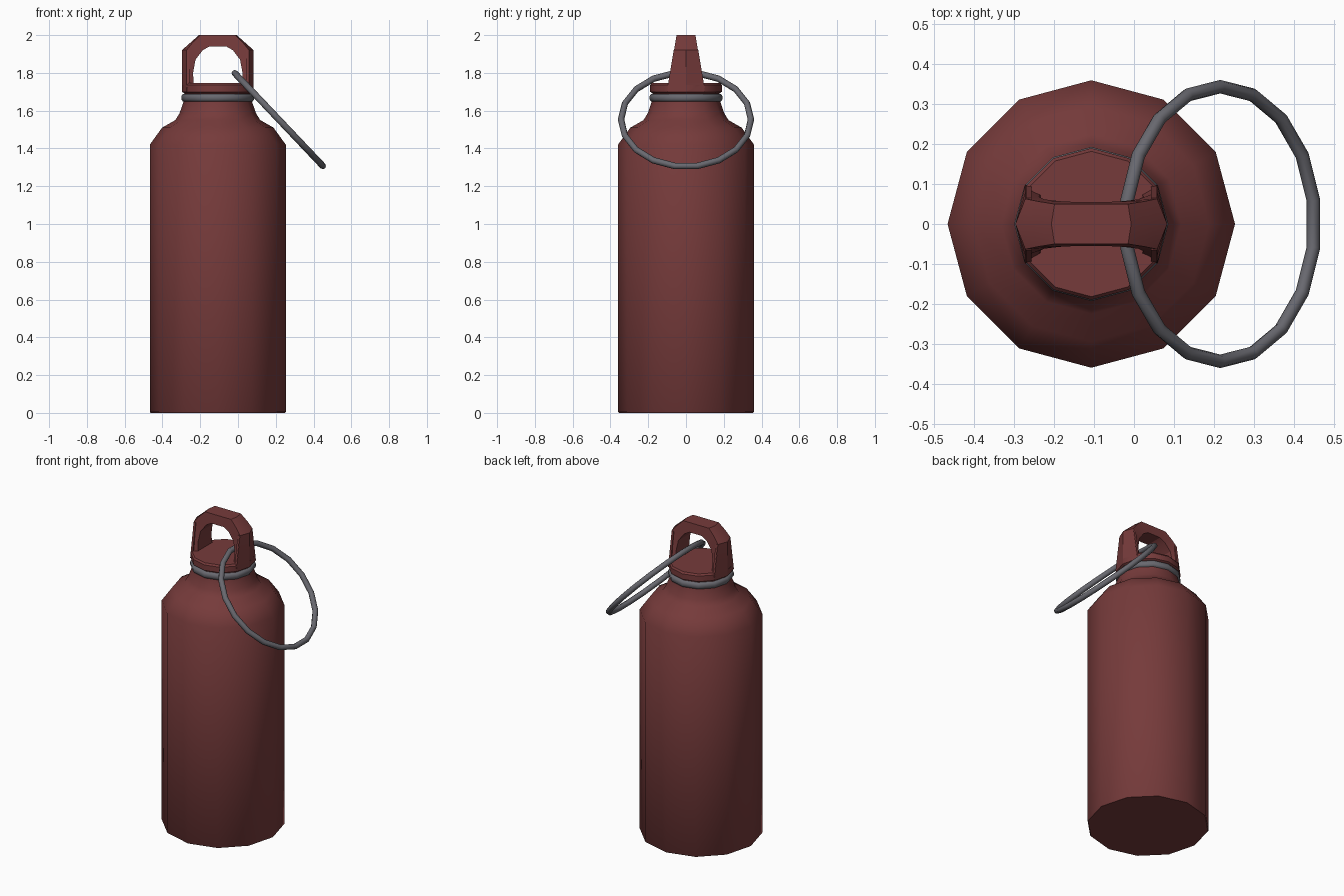
import bpy
import bmesh
import math

if "Cube" in bpy.data.objects:
    bpy.data.objects.remove(bpy.data.objects["Cube"])

AXIS_X = -0.107  # the bottle stands left of centre, the ring hangs to the right
SIDES = 12


def make_material(name, color):
    mat = bpy.data.materials.new(name)
    mat.use_nodes = True
    mat.diffuse_color = color
    mat.node_tree.nodes["Principled BSDF"].inputs["Base Color"].default_value = color
    return mat


red = make_material("dark red paint", (0.18, 0.043, 0.043, 1))
grey = make_material("grey metal", (0.14, 0.14, 0.16, 1))


def finish(name, bm, mat, angle):
    bmesh.ops.recalc_face_normals(bm, faces=bm.faces)
    mesh = bpy.data.meshes.new(name)
    bm.to_mesh(mesh)
    bm.free()
    mesh.materials.append(mat)
    obj = bpy.data.objects.new(name, mesh)
    bpy.context.collection.objects.link(obj)
    bpy.ops.object.select_all(action="DESELECT")
    obj.select_set(True)
    bpy.context.view_layer.objects.active = obj
    bpy.ops.object.shade_smooth_by_angle(angle=math.radians(angle))
    return obj


def bridge(bm, loops, closed=False):
    """Skin matching vertex loops; cap the ends unless closed."""
    count = len(loops[0])
    pairs = list(zip(loops, loops[1:]))
    if closed:
        pairs.append((loops[-1], loops[0]))
    for a, b in pairs:
        for i in range(count):
            j = (i + 1) % count
            bm.faces.new((a[i], a[j], b[j], b[i]))
    if not closed:
        bm.faces.new(loops[0])
        bm.faces.new(loops[-1])


def lathe(name, profile, mat, angle=40, closed=False):
    bm = bmesh.new()
    loops = []
    for r, z in profile:
        turns = [2 * math.pi * i / SIDES for i in range(SIDES)]
        loops.append([bm.verts.new((AXIS_X + r * math.cos(t), r * math.sin(t), z)) for t in turns])
    bridge(bm, loops, closed)
    return finish(name, bm, mat, angle)


# Bottle body with rounded shoulder and neck
lathe("bottle_body", [(0.355, 0), (0.36, 0.006), (0.36, 1.42), (0.295, 1.51), (0.225, 1.55),
                      (0.203, 1.585), (0.182, 1.645), (0.175, 1.70)], red)

# Metal collar around the neck
lathe("neck_collar", [(0.17, 1.647), (0.185, 1.649), (0.193, 1.66), (0.193, 1.677),
                      (0.185, 1.688), (0.17, 1.69)], grey, 60, closed=True)

# Screw cap
lathe("screw_cap", [(0.175, 1.69), (0.19, 1.70), (0.19, 1.735), (0.182, 1.746)], red, 35)

# Carrying arch: a tapered cross-section swept from one foot over to the other
outer_half = [(0.19, 1.70), (0.19, 1.82), (0.19, 1.92), (0.145, 1.96), (0.10, 2.0)]
inner_half = [(0.125, 1.70), (0.131, 1.80), (0.118, 1.87), (0.08, 1.92), (0.045, 1.94)]


def mirrored(half):
    return half + [(-x, z) for x, z in reversed(half)]


bm = bmesh.new()
sections = []
for (ox, oz), (ix, iz) in zip(mirrored(outer_half), mirrored(inner_half)):
    oy = 0.05 + 0.165 * (2 - oz)
    iy = 0.05 + 0.09 * (2 - iz)
    edge = ox * (0.87 if oz < 1.95 else 0.92)
    points = [(edge, -oy, oz), (ox, 0, oz), (edge, oy, oz), (ix, iy, iz), (ix, -iy, iz)]
    sections.append([bm.verts.new((AXIS_X + x, y, z)) for x, y, z in points])
bridge(bm, sections)
finish("carrying_arch", bm, red, 25)

# Thin raised lips along the outer edges of the arch legs
for side, label in ((1, "left"), (-1, "right")):
    bm = bmesh.new()
    loops = []
    for z in (1.72, 1.92):
        y = 0.052 + 0.165 * (2 - z)
        corners = [(0.164, -y), (0.164, y), (0.150, y), (0.150, -y)]
        loops.append([bm.verts.new((AXIS_X + side * x, cy, z)) for x, cy in corners])
    bridge(bm, loops)
    finish("arch_lip_" + label, bm, red, 25)

# Tilted key ring passing through the arch
RING_SIDES, TUBE_SIDES = 18, 8
tilt = math.radians(46.5)
bm = bmesh.new()
loops = []
for i in range(RING_SIDES):
    a = 2 * math.pi * (i + 0.5) / RING_SIDES
    loop = []
    for k in range(TUBE_SIDES):
        b = 2 * math.pi * k / TUBE_SIDES
        r = 0.344 + 0.017 * math.cos(b)
        u, h = r * math.cos(a), 0.017 * math.sin(b)
        loop.append(bm.verts.new((0.216 + u * math.cos(tilt) + h * math.sin(tilt), r * math.sin(a),
                                  1.553 - u * math.sin(tilt) + h * math.cos(tilt))))
    loops.append(loop)
bridge(bm, loops, closed=True)
finish("key_ring", bm, grey, 60)
